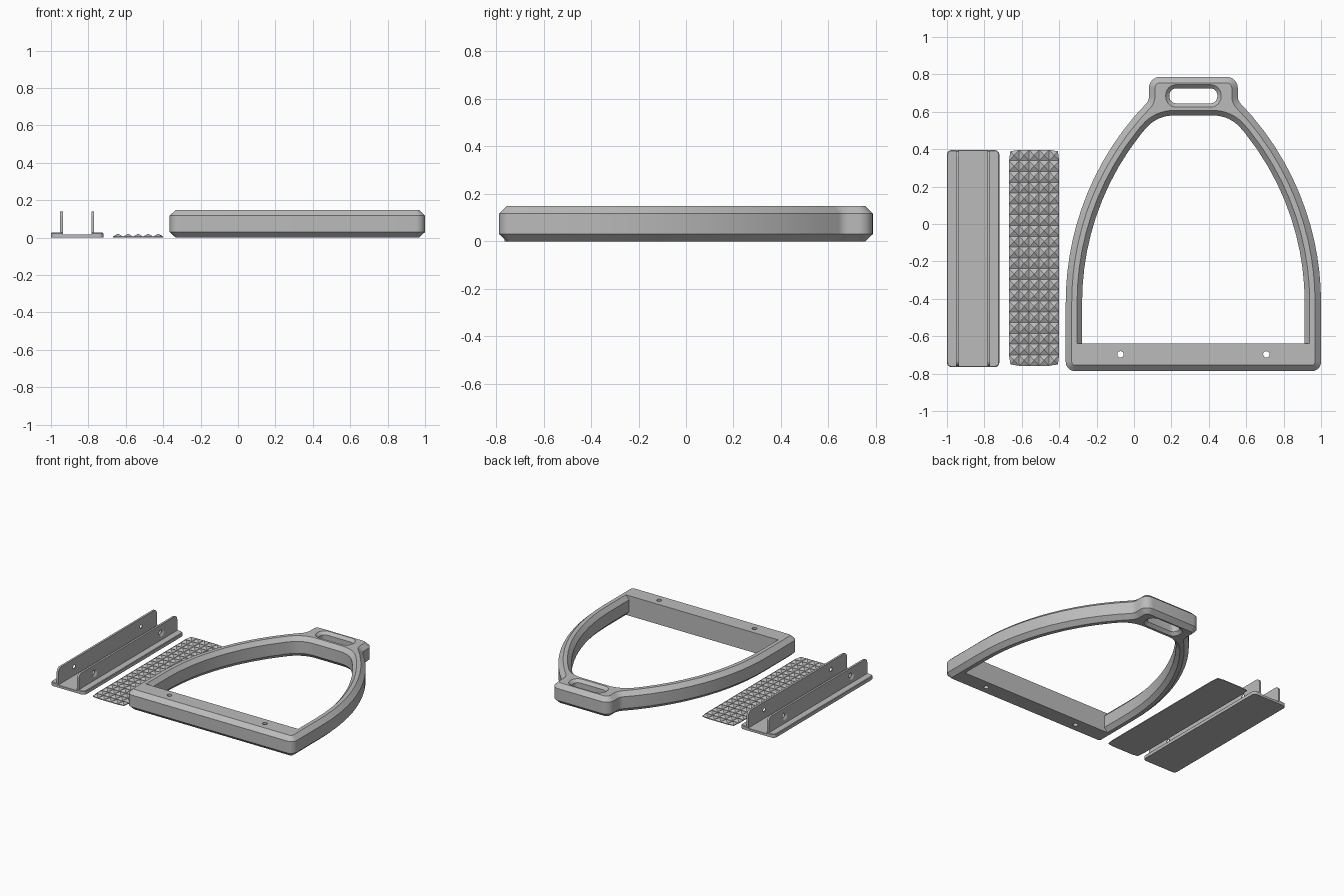
import bpy, bmesh
from math import sin, cos, pi, sqrt, tan
from mathutils import Vector, Matrix

if "Cube" in bpy.data.objects:
    bpy.data.objects.remove(bpy.data.objects["Cube"])

grey = bpy.data.materials.new("plain grey")
grey.use_nodes = True
grey.diffuse_color = (0.5, 0.5, 0.5, 1)
grey.node_tree.nodes["Principled BSDF"].inputs["Base Color"].default_value = (0.5, 0.5, 0.5, 1)


def rounded(corners, steps=6):
    """Closed outline from (x, y, radius) corners."""
    out = []
    for i, (x, y, r) in enumerate(corners):
        p = Vector((x, y))
        if r == 0:
            out.append(p)
            continue
        a = (Vector(corners[i - 1][:2]) - p).normalized()
        b = (Vector(corners[(i + 1) % len(corners)][:2]) - p).normalized()
        half = a.angle(b) / 2
        centre = p + (a + b).normalized() * (r / sin(half))
        start = p + a * (r / tan(half)) - centre
        end = p + b * (r / tan(half)) - centre
        sweep = start.angle_signed(end)
        for k in range(steps + 1):
            t = -sweep * k / steps
            out.append(centre + Matrix.Rotation(t, 2) @ start)
    return out


def rectangle(x0, x1, y0, y1, r, r_left=None):
    rl = r if r_left is None else r_left
    return rounded([(x1, y0, r), (x1, y1, r), (x0, y1, rl), (x0, y0, rl)])


def circle(x, y, r, n=20):
    return [Vector((x + r * cos(2 * pi * k / n), y + r * sin(2 * pi * k / n))) for k in range(n)]


def inset(loop, d):
    """Move a counter-clockwise outline inward by d with mitred corners."""
    out = []
    for i, p in enumerate(loop):
        a = (p - loop[i - 1]).normalized()
        b = (loop[(i + 1) % len(loop)] - p).normalized()
        na, nb = Vector((-a.y, a.x)), Vector((-b.y, b.x))
        out.append(p + (na + nb) * (d / (1 + na.dot(nb))))
    return out


def finish(name, bm):
    bmesh.ops.recalc_face_normals(bm, faces=bm.faces)
    mesh = bpy.data.meshes.new(name)
    bm.to_mesh(mesh)
    bm.free()
    mesh.materials.append(grey)
    ob = bpy.data.objects.new(name, mesh)
    bpy.context.collection.objects.link(ob)
    bpy.ops.object.select_all(action='DESELECT')
    ob.select_set(True)
    bpy.context.view_layer.objects.active = ob
    bpy.ops.object.shade_smooth_by_angle(angle=pi / 7)
    return ob


def solid(name, stacks, place=lambda x, y, h: (x, y, h)):
    """Solid from stacked outlines: the first stack is the rim, the rest are holes."""
    bm = bmesh.new()
    caps = [[], []]
    for stack in stacks:
        rings = [[bm.verts.new(place(p.x, p.y, h)) for p in loop] for loop, h in stack]
        n = len(rings[0])
        for low, high in zip(rings, rings[1:]):
            for i in range(n):
                j = (i + 1) % n
                bm.faces.new((low[i], low[j], high[j], high[i]))
        for cap, ring in zip(caps, (rings[0], rings[-1])):
            cap += [bm.edges.get((ring[i], ring[(i + 1) % n])) for i in range(n)]
    for cap in caps:
        bmesh.ops.triangle_fill(bm, edges=cap, use_beauty=True)
    return finish(name, bm)


def plate(name, loop, z0, z1, edge):
    return solid(name, [[(loop, z0), (loop, z1 - edge), (inset(loop, edge), z1)]])


# Arched frame outline, symmetric about its own centre line
CX = 0.3175


def arch(half_width, radius, top, steps):
    """Side arc that leaves the vertical at y = -0.42 and stops at height top."""
    pts = []
    for k in range(steps):
        dy = (top + 0.42) * k / steps
        pts.append((half_width - radius + sqrt(radius ** 2 - dy ** 2), -0.42 + dy, 0))
    dy = top + 0.42
    return pts, half_width - radius + sqrt(radius ** 2 - dy ** 2)


def symmetric(half):
    return rounded([(CX + u, y, r) for u, y, r in half] +
                   [(CX - u, y, r) for u, y, r in reversed(half)], 8)


H = 0.148
side, u = arch(0.6825, 1.533, 0.66, 13)
outer = symmetric([(0.6825, -0.787, 0.05)] + side + [(u, 0.66, 0.06), (u, 0.787, 0.06)])
side, u = arch(0.595, 1.446, 0.58, 11)
opening = symmetric([(0.595, -0.64, 0)] + side + [(u, 0.58, 0.19)])
# the chamfer of the opening stops at the straight bar
opening_wide = [Vector((p.x, max(p.y, -0.64))) for p in inset(opening, -0.027)]
slot = rectangle(CX - 0.128, CX + 0.128, 0.645, 0.725, 0.036)


def chamfered(loop, wide, c):
    return [(wide, 0), (loop, c), (loop, H - c), (wide, H)]


stacks = [chamfered(outer, inset(outer, 0.032), 0.03),
          chamfered(opening, opening_wide, 0.03),
          chamfered(slot, inset(slot, -0.02), 0.02)]
for s in (-1, 1):
    bolt = circle(CX + s * 0.39, -0.697, 0.017)
    stacks.append([(bolt, 0), (bolt, H)])
solid("arched_frame", stacks)

# Channel bracket: floor, two flanges and two drilled walls
BX, Y0, Y1 = -0.86, -0.765, 0.395
plate("bracket_floor", rectangle(BX - 0.135, BX + 0.135, Y0, Y1, 0.025), 0, 0.018, 0.002)
plate("bracket_flange_right", rectangle(BX - 0.14, BX - 0.076, Y0, Y1, 0, 0.025), 0.0, 0.027, 0.004)
left = [(BX + 0.076, Y1, 0), (BX + 0.076, Y0, 0), (BX + 0.14, Y0, 0.025), (BX + 0.14, Y1, 0.025)]
plate("bracket_flange_left", rounded(left), 0.0, 0.027, 0.004)

wall = rounded([(Y0 + 0.006, 0.01, 0), (Y1 - 0.006, 0.01, 0),
                (Y1 - 0.006, 0.14, 0.03), (Y0 + 0.006, 0.14, 0.03)])
for s, label in ((-1, "right"), (1, "left")):
    stacks = [[(wall, 0.076), (wall, 0.091)]]
    for y in (-0.575, 0.205):
        small, large = circle(y, 0.08, 0.014), circle(y, 0.08, 0.03)
        stacks.append([(small, 0.076), (small, 0.081), (large, 0.091)])
    solid("bracket_wall_" + label, stacks, lambda a, b, h: (BX + s * h, a, b))

# Tread pad: thin sheet covered with pyramids
COLS, ROWS, BASE, PEAK = 5, 20, 0.006, 0.021
PX, PY, DX, DY = -0.668, -0.758, 0.0536, 0.0577
bm = bmesh.new()


def pad_vert(i, j, z):
    x, y = PX + i * DX, PY + j * DY
    if i in (0, COLS) and j in (0, ROWS):
        x += 0.007 if i == 0 else -0.007
        y += 0.007 if j == 0 else -0.007
    return bm.verts.new((x, y, z))


grid = [[pad_vert(i, j, BASE) for j in range(ROWS + 1)] for i in range(COLS + 1)]
for i in range(COLS):
    for j in range(ROWS):
        peak = bm.verts.new((PX + (i + 0.5) * DX, PY + (j + 0.5) * DY, PEAK))
        ring = [grid[i][j], grid[i + 1][j], grid[i + 1][j + 1], grid[i][j + 1]]
        for k in range(4):
            bm.faces.new((ring[k], ring[(k + 1) % 4], peak))
rim = ([grid[i][0] for i in range(COLS)] + [grid[COLS][j] for j in range(ROWS)] +
       [grid[i][ROWS] for i in range(COLS, 0, -1)] + [grid[0][j] for j in range(ROWS, 0, -1)])
under = [bm.verts.new((v.co.x, v.co.y, 0)) for v in rim]
for k in range(len(rim)):
    n = (k + 1) % len(rim)
    bm.faces.new((under[k], under[n], rim[n], rim[k]))
bm.faces.new(under[::-1])
pad = finish("tread_pad", bm)
pad.data.shade_flat()
